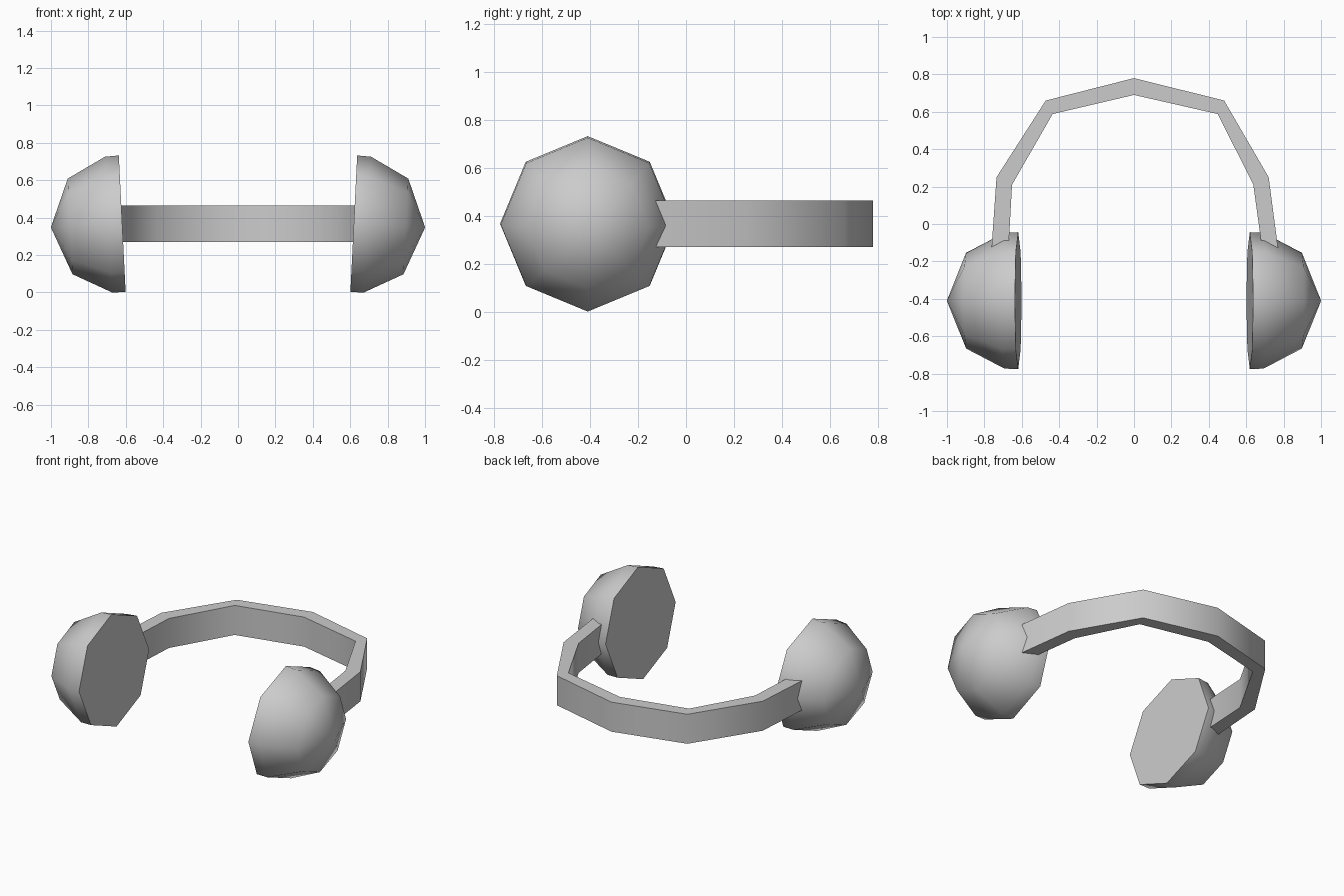
import bpy
import bmesh
from math import cos, sin, pi, radians
from mathutils import Matrix, Vector

cube = bpy.data.objects.get("Cube")
if cube:
    bpy.data.objects.remove(cube, do_unlink=True)

grey = bpy.data.materials.new("plain grey")
grey.use_nodes = True
colour = (0.6, 0.6, 0.6, 1)
grey.diffuse_color = colour
grey.node_tree.nodes["Principled BSDF"].inputs["Base Color"].default_value = colour


def finish(name, bm):
    """Turn a bmesh into a smooth shaded object with sharp rims."""
    bmesh.ops.recalc_face_normals(bm, faces=bm.faces)
    mesh = bpy.data.meshes.new(name)
    bm.to_mesh(mesh)
    bm.free()
    mesh.materials.append(grey)
    obj = bpy.data.objects.new(name, mesh)
    bpy.context.collection.objects.link(obj)
    bpy.ops.object.select_all(action='DESELECT')
    obj.select_set(True)
    bpy.context.view_layer.objects.active = obj
    bpy.ops.object.shade_smooth_by_angle(angle=radians(60))


def ear_cup(name, side):
    """Eight-sided dome, flat on the inside and tilted slightly downward."""
    bm = bmesh.new()
    rings = []
    for depth, radius in [(0, 0.366), (0.074, 0.363), (0.279, 0.256)]:
        rings.append([bm.verts.new((depth, radius * cos(i * pi / 4), radius * sin(i * pi / 4)))
                      for i in range(8)])
    tip = bm.verts.new((0.382, 0, 0))
    bm.faces.new(rings[0])
    for i in range(8):
        j = (i + 1) % 8
        for a, b in zip(rings, rings[1:]):
            bm.faces.new((a[i], a[j], b[j], b[i]))
        bm.faces.new((rings[-1][i], rings[-1][j], tip))
    place = Matrix.Translation((0.619, -0.41, 0.367)) @ Matrix.Rotation(0.05, 4, 'Y')
    bm.transform(Matrix.Diagonal((side, 1, 1, 1)) @ place)
    finish(name, bm)


ear_cup("left_ear_cup", 1)
ear_cup("right_ear_cup", -1)

# Headband: an angular arch with its ends sunk into the cups
outer = [(-0.768, -0.22), (-0.735, 0.25), (-0.472, 0.66), (0, 0.78),
         (0.482, 0.66), (0.72, 0.25), (0.782, -0.22)]
inner = [(-0.676, -0.22), (-0.652, 0.21), (-0.435, 0.588), (0, 0.69),
         (0.448, 0.588), (0.638, 0.21), (0.697, -0.22)]
bm = bmesh.new()
low = [[bm.verts.new((x, y, 0.27)) for x, y in row] for row in (outer, inner)]
for i in range(len(outer) - 1):
    bm.faces.new((low[0][i], low[0][i + 1], low[1][i + 1], low[1][i]))
raised = bmesh.ops.extrude_face_region(bm, geom=bm.faces[:], use_keep_orig=True)["geom"]
bmesh.ops.translate(bm, vec=Vector((0, 0, 0.195)),
                    verts=[v for v in raised if isinstance(v, bmesh.types.BMVert)])
finish("headband", bm)
